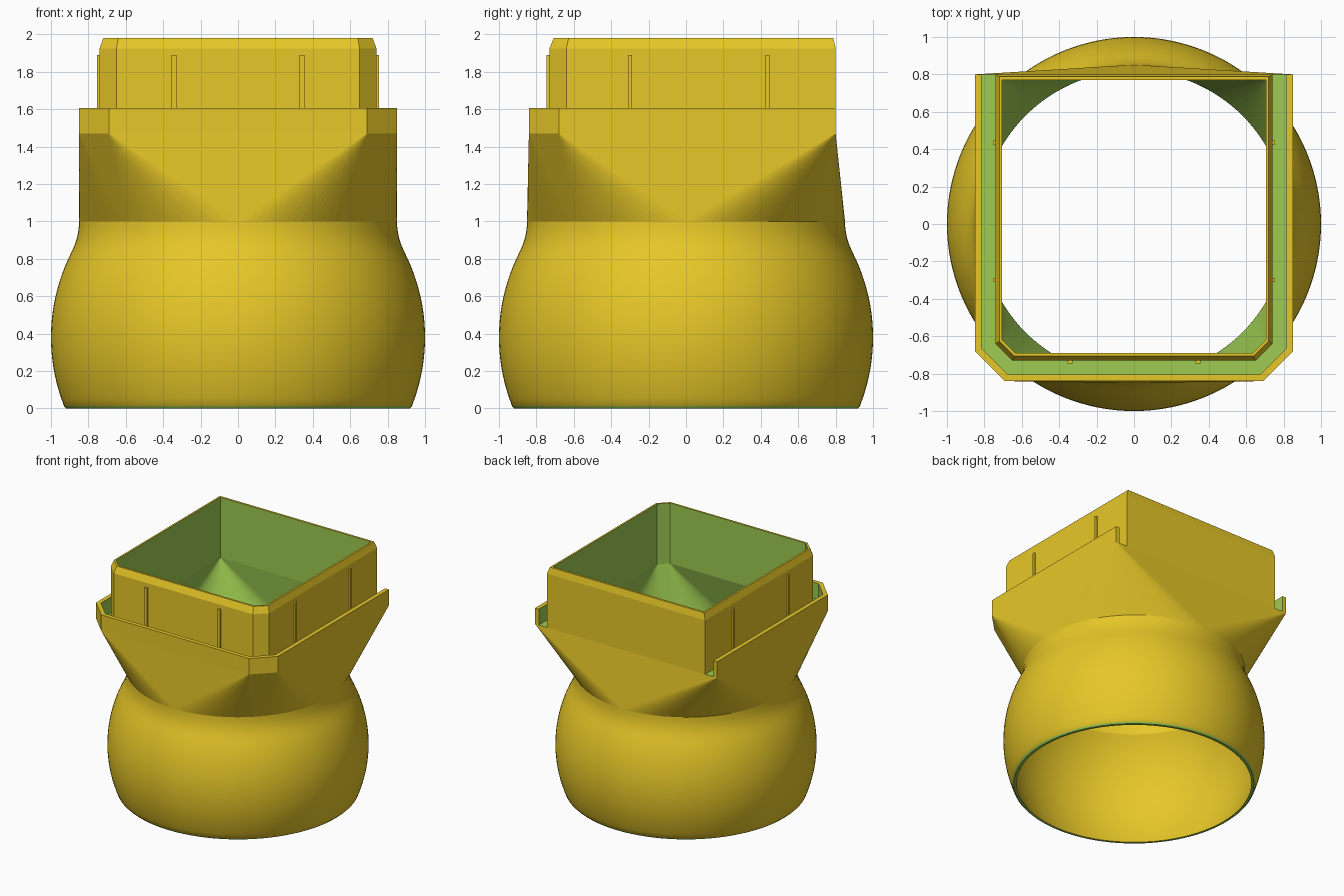
import bpy, bmesh
from math import cos, sin, pi, sqrt

cube = bpy.data.objects.get("Cube")
if cube:
    bpy.data.objects.remove(cube, do_unlink=True)


def material(name, rgb):
    m = bpy.data.materials.new(name)
    m.use_nodes = True
    m.diffuse_color = (*rgb, 1)
    m.node_tree.nodes["Principled BSDF"].inputs["Base Color"].default_value = (*rgb, 1)
    return m


YELLOW, GREEN = 0, 1
MATS = [material("golden yellow", (0.947, 0.68, 0.025)),
        material("leaf green", (0.337, 0.597, 0.082))]
SEGMENTS = 128
BACK = 0.8
FLOOR = 1.47


def finish(name, bm):
    mesh = bpy.data.meshes.new(name)
    bm.to_mesh(mesh)
    bm.free()
    for m in MATS:
        mesh.materials.append(m)
    ob = bpy.data.objects.new(name, mesh)
    bpy.context.collection.objects.link(ob)
    return ob


def circle(r, z):
    steps = [2 * pi * i / SEGMENTS for i in range(SEGMENTS)]
    return [(r * cos(a), r * sin(a), z) for a in steps]


def outline(hx, front, chamfer, z, back=BACK):
    """Square outline with cut front corners, from back right round to back left."""
    half = [(hx, back), (hx, front + chamfer), (hx - chamfer, front)]
    return [(-x, y, z) for x, y in half] + [(x, y, z) for x, y in reversed(half)]


def loft(name, rings, colours, closed=True, capped=False):
    bm = bmesh.new()
    rows = [[bm.verts.new(p) for p in ring] for ring in rings]
    n = len(rows[0])
    for a, b, colour in zip(rows, rows[1:], colours):
        for i in range(n if closed else n - 1):
            j = (i + 1) % n
            bm.faces.new((a[i], a[j], b[j], b[i])).material_index = colour
    if capped:
        bm.faces.new([row[0] for row in rows[:4]])
        bm.faces.new([row[-1] for row in reversed(rows[:4])])
    return finish(name, bm)


def hull_skin(name, lower, upper, colour, inward=False):
    """Open-ended skin stretched between a circle and a square outline."""
    bm = bmesh.new()
    for p in lower + upper:
        bm.verts.new(p)
    bmesh.ops.convex_hull(bm, input=bm.verts[:])
    bm.normal_update()
    caps = [f for f in bm.faces if abs(f.normal.z) > 0.99]
    bmesh.ops.delete(bm, geom=caps, context="FACES")
    bmesh.ops.recalc_face_normals(bm, faces=bm.faces[:])
    # Point the skin away from or toward the axis
    bm.normal_update()
    face = max(bm.faces, key=lambda f: f.calc_area())
    c = face.calc_center_median()
    if (face.normal.x * c.x + face.normal.y * c.y < 0) != inward:
        bmesh.ops.reverse_faces(bm, faces=bm.faces[:])
    for f in bm.faces:
        f.material_index = colour
    return finish(name, bm)


def box(name, centre, size):
    bm = bmesh.new()
    bmesh.ops.create_cube(bm, size=1)
    for v in bm.verts:
        v.co = [c + s * k for c, s, k in zip(centre, size, v.co)]
    return finish(name, bm)


# Round socket: spherical shell, green bottom rim, filleted neck
MID = 0.38


def sphere_point(radius, z):
    return (sqrt(radius ** 2 - (z - MID) ** 2), z)


inner = [(0.82, 1.0)] + [sphere_point(0.975, 0.908 * (1 - i / 20)) for i in range(21)]
outer = [(0.918, 0)] + [sphere_point(1, 0.012 + 0.828 * i / 20) for i in range(21)]
neck = [(0.871, 0.88), (0.859, 0.92), (0.852, 0.96), (0.85, 1.0)]
profile = inner + outer + neck
rim = len(inner) - 1
colours = [GREEN if i in (rim, rim + 1) else YELLOW for i in range(len(profile) - 1)]
socket = loft("round_socket", [circle(r, z) for r, z in profile], colours)
bpy.ops.object.select_all(action="DESELECT")
socket.select_set(True)
bpy.context.view_layer.objects.active = socket
bpy.ops.object.shade_smooth_by_angle(angle=pi / 6)

# Round-to-square transition, outside and inside
hull_skin("transition_outside", circle(0.85, 1.0),
          outline(0.85, -0.84, 0.16, FLOOR), YELLOW)
hull_skin("transition_inside", circle(0.82, 1.0),
          outline(0.705, -0.69, 0.07, FLOOR, 0.77), GREEN, inward=True)

# Trough around three sides, open at the back
loft("ledge_trough",
     [outline(0.85, -0.84, 0.16, FLOOR), outline(0.85, -0.84, 0.16, 1.605),
      outline(0.815, -0.805, 0.14, 1.605), outline(0.815, -0.805, 0.14, FLOOR),
      outline(0.74, -0.73, 0.09, FLOOR)],
     [YELLOW, YELLOW, GREEN, GREEN], closed=False, capped=True)

# Square tube with bevelled lip
loft("square_tube",
     [outline(0.74, -0.73, 0.09, FLOOR), outline(0.74, -0.73, 0.09, 1.925),
      outline(0.72, -0.707, 0.08, 1.98, 0.788),
      outline(0.705, -0.69, 0.07, 1.98, 0.77),
      outline(0.705, -0.69, 0.07, FLOOR, 0.77)],
     [YELLOW, YELLOW, YELLOW, GREEN])

# Thin ribs on the front and sides of the tube
RIB_TOP = 1.89
mid_z, height = (FLOOR + RIB_TOP) / 2, RIB_TOP - FLOOR
for side, label in ((-1, "right"), (1, "left")):
    box("front_rib_" + label, (side * 0.342, -0.735, mid_z), (0.025, 0.02, height))
    for y, place in ((-0.3, "front"), (0.435, "back")):
        box(f"side_rib_{label}_{place}", (side * 0.745, y, mid_z), (0.02, 0.022, height))
